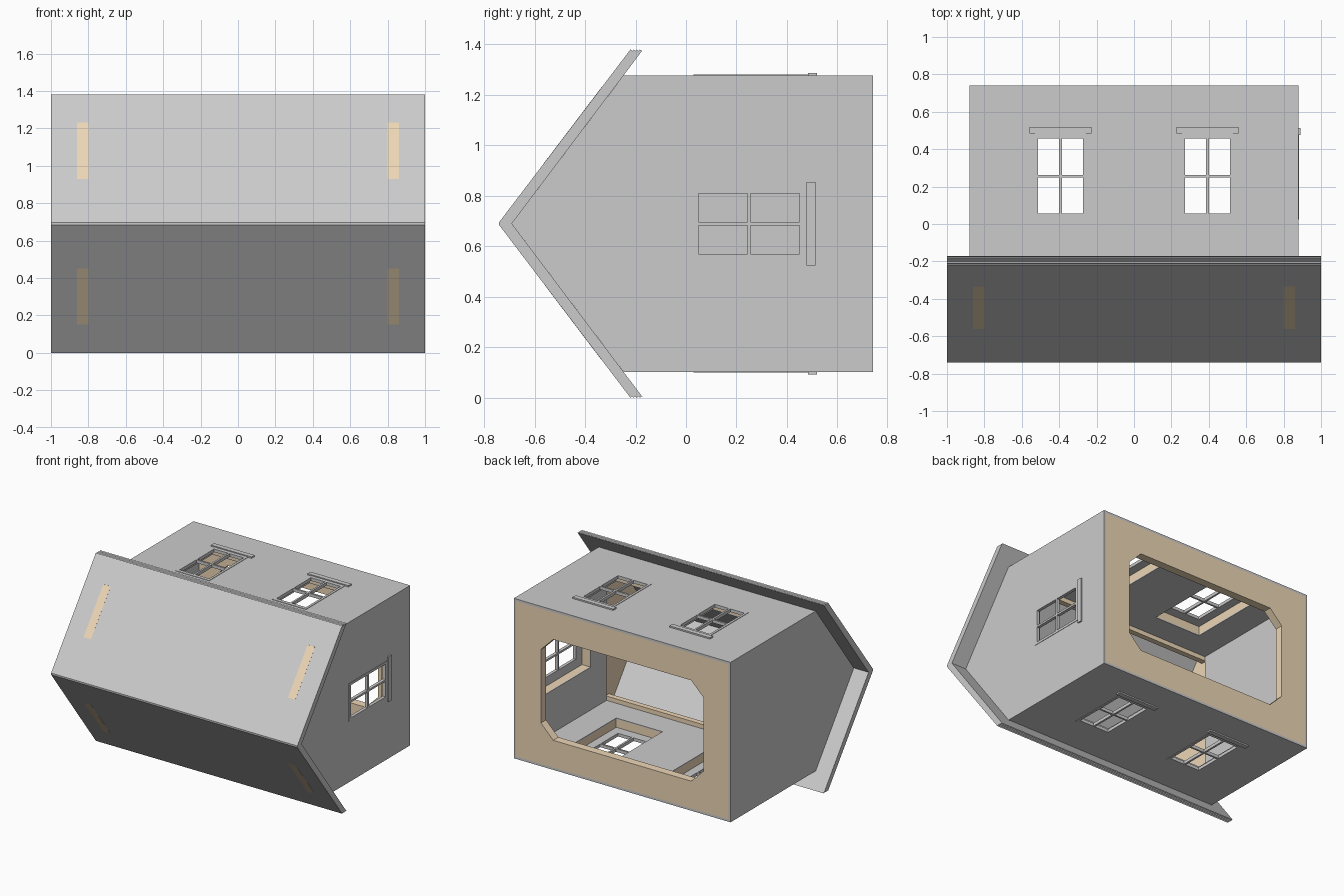
import bpy, bmesh
from mathutils import Matrix

if "Cube" in bpy.data.objects:
    bpy.data.objects.remove(bpy.data.objects["Cube"])

tan = bpy.data.materials.new("bare_wood")
tan.diffuse_color = (0.85, 0.68, 0.47, 1)
tan.use_nodes = True
tan.node_tree.nodes["Principled BSDF"].inputs["Base Color"].default_value = tan.diffuse_color
CZ = 0.69  # mid height, the model is mirrored about it

# local (u, v, depth) -> world axes
AXES = {
    "x": Matrix(((0, 0, 1), (1, 0, 0), (0, 1, 0))),   # u=y v=z
    "y": Matrix(((1, 0, 0), (0, 0, -1), (0, 1, 0))),  # u=x v=z
    "z": Matrix.Identity(3),                          # u=x v=y
}


def rect(u0, u1, v0, v1):
    return [(u0, v0), (u1, v0), (u1, v1), (u0, v1)]


def panel(name, axis, lo, hi, loops, mat=None):
    """Flat sheet between lo and hi on an axis; inner loops become holes."""
    lo, hi = min(lo, hi), max(lo, hi)
    cu = bpy.data.curves.new(name, "CURVE")
    cu.dimensions, cu.fill_mode, cu.extrude = "2D", "BOTH", (hi - lo) / 2
    for loop in loops:
        sp = cu.splines.new("POLY")
        sp.points.add(len(loop) - 1)
        for p, (u, v) in zip(sp.points, loop):
            p.co = (u, v, 0, 1)
        sp.use_cyclic_u = True
    tmp = bpy.data.objects.new(name, cu)
    bpy.context.collection.objects.link(tmp)
    bpy.context.view_layer.update()
    me = bpy.data.meshes.new_from_object(tmp.evaluated_get(bpy.context.evaluated_depsgraph_get()))
    bpy.data.objects.remove(tmp)
    mid = [0, 0, 0]
    mid["xyz".index(axis)] = (lo + hi) / 2
    me.transform(Matrix.Translation(mid) @ AXES[axis].to_4x4())
    bm = bmesh.new()
    bm.from_mesh(me)
    bmesh.ops.remove_doubles(bm, verts=bm.verts, dist=1e-5)
    bmesh.ops.recalc_face_normals(bm, faces=bm.faces)
    for f in bm.faces:
        f.smooth = False
    bm.to_mesh(me)
    bm.free()
    me.materials.clear()
    if mat:
        me.materials.append(mat)
    me.name = name
    ob = bpy.data.objects.new(name, me)
    bpy.context.collection.objects.link(ob)
    return ob


def window(name, axis, surf, s, c, y0):
    """Four-pane window with sill; surf is the wall face, s its outward sign."""
    def r(c0, c1, a, b):
        return rect(a, b, c + c0, c + c1) if axis == "x" else rect(c + c0, c + c1, a, b)
    panes = [r(a, b, y0 + p, y0 + q) for a, b in ((-.12, -.007), (.007, .12))
             for p, q in ((.026, .219), (.232, .426))]
    panel(name + "_frame", axis, surf - s * .02, surf + s * .003,
          [r(-.1375, .1375, y0, y0 + .453)] + panes)
    panel(name + "_sill", axis, surf - s * .01, surf + s * .01,
          [r(-.165, .165, y0 + .453, y0 + .489)])


def hole(c, y0, grow, axis):
    a, b, d, e = c - .1375 - grow, c + .1375 + grow, y0 - grow, y0 + .453 + grow
    return rect(d, e, a, b) if axis == "x" else rect(a, b, d, e)


# long walls: painted cladding, wood core with deep window wells, painted lining
for side, s in (("upper", 1), ("lower", -1)):
    z = lambda d: CZ + s * d
    h = [hole(c, .03, 0, "z") for c in (-.393, .393)]
    w = [hole(c, .03, .05, "z") for c in (-.393, .393)]
    panel(side + "_wall_cladding", "z", z(.570), z(.587), [rect(-.88, .88, -.245, .74)] + h)
    panel(side + "_wall_core", "z", z(.510), z(.570), [rect(-.80, .80, -.23, .68)] + w, tan)
    panel(side + "_wall_lining", "z", z(.502), z(.510), [rect(-.80, .80, -.21, .68)] + w)
    panel(side + "_eave_batten", "z", z(.47), z(.52), [rect(-.80, .80, -.25, -.21)], tan)
    for i, c in enumerate((-.393, .393)):
        window(f"{side}_window_{i + 1}", "z", z(.587), s, c, .03)


# gable walls, only the right one has a window
def gable(back, half):
    e = -.69 + half * .754
    return [(back, CZ - half), (back, CZ + half), (e, CZ + half), (-.69, CZ), (e, CZ - half)]


for side, s in (("right", 1), ("left", -1)):
    h = [hole(CZ, .024, 0, "x")] if s > 0 else []
    w = [hole(CZ, .024, .05, "x")] if s > 0 else []
    panel(side + "_gable_cladding", "x", s * .863, s * .88, [gable(.74, .587)] + h)
    panel(side + "_gable_core", "x", s * .80, s * .863, [gable(.68, .57)] + w, tan)
    panel(side + "_gable_lining", "x", s * .792, s * .80, [rect(-.21, .68, CZ - .502, CZ + .502)] + w)
    # tabs that come through the roof, flush with its outside
    for t in (1, -1):
        tab = [(-.741 + d * .759 + o, CZ + t * (d + .005)) for d, o in
               ((.235, 0), (.535, 0), (.535, .05), (.235, .05))]
        panel(side + "_roof_tab", "x", s * .80, s * .86, [tab], tan)
window("right_window", "x", .88, 1, CZ, .024)

# base board with chamfered opening
a, b, k = .66, .37, .10
opening = [(a, CZ - b + k), (a, CZ + b - k), (a - k, CZ + b), (k - a, CZ + b),
           (-a, CZ + b - k), (-a, CZ - b + k), (k - a, CZ - b), (a - k, CZ - b)]
panel("base_board", "y", .68, .74, [rect(-.863, .863, CZ - .57, CZ + .57), opening], tan)

# roof slabs as one chevron with fine grooves along the eaves
teeth = [(-.22 + i * .00625, .69 - (.006 if i % 2 else 0)) for i in range(9)]
half = [(-.74, .006)] + teeth
roof = [(y, CZ + d) for y, d in half] + [(-.69, CZ)] + [(y, CZ - d) for y, d in reversed(half)]
panel("roof", "x", -1, 1, [roof])
